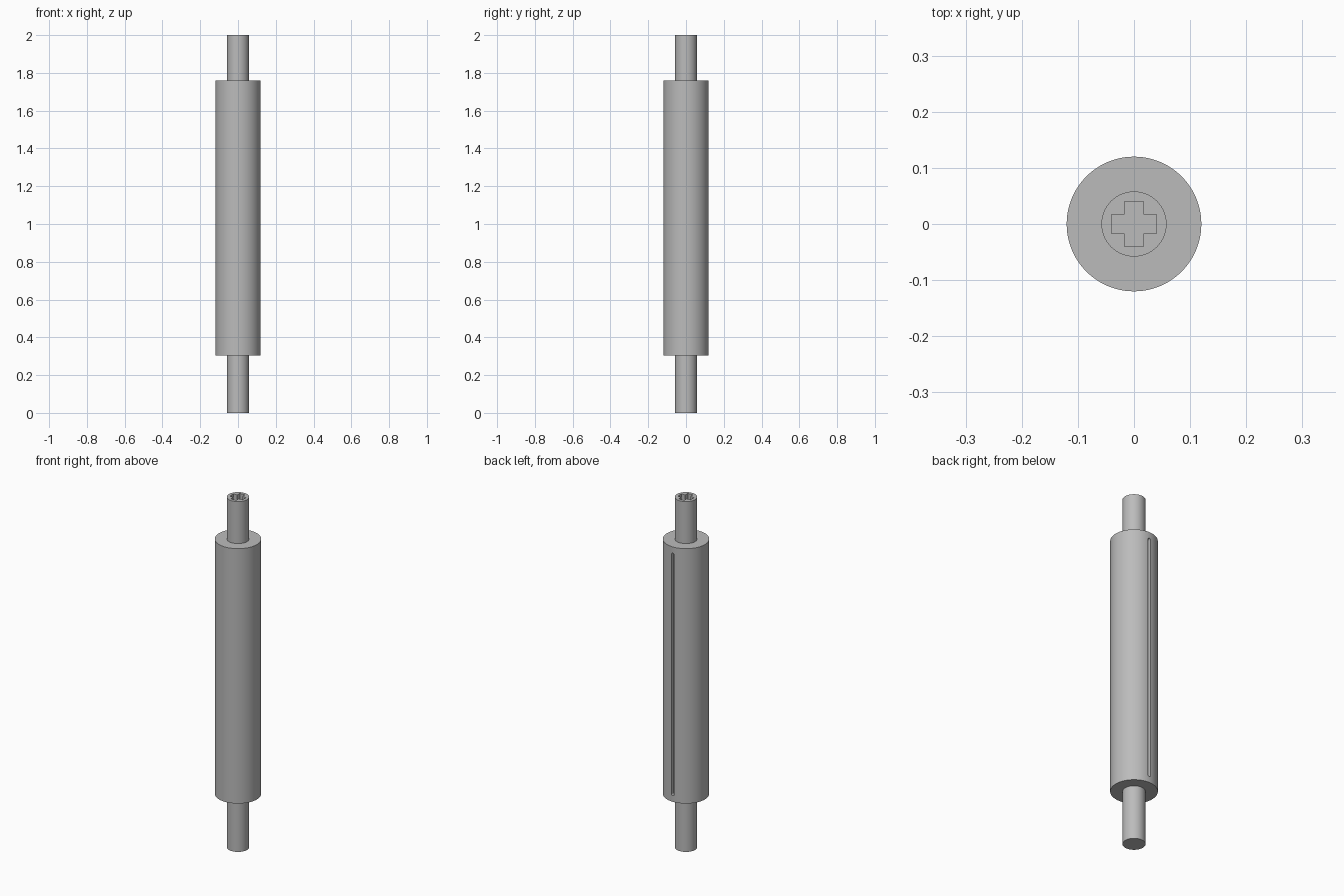
import bpy
import math
from mathutils import Matrix

cube = bpy.data.objects.get("Cube")
if cube:
    bpy.data.objects.remove(cube, do_unlink=True)

import bmesh

SIDES = 96
BARREL_R, PIN_R = 0.12, 0.058
BARREL_LOW, BARREL_HIGH, TOP = 0.305, 1.76, 2.0

grey = bpy.data.materials.new("grey metal")
grey.use_nodes = True
color = (0.5, 0.5, 0.5, 1)
grey.diffuse_color = color
grey.node_tree.nodes["Principled BSDF"].inputs["Base Color"].default_value = color


def add_object(name, bm):
    bmesh.ops.recalc_face_normals(bm, faces=bm.faces)
    mesh = bpy.data.meshes.new(name)
    bm.to_mesh(mesh)
    bm.free()
    mesh.materials.append(grey)
    obj = bpy.data.objects.new(name, mesh)
    bpy.context.collection.objects.link(obj)
    return obj


def lathe(name, profile):
    """Turn (radius, z) points into a closed round solid."""
    bm = bmesh.new()
    rings = []
    for r, z in profile:
        ring = bmesh.ops.create_circle(bm, segments=SIDES, radius=r,
                                       matrix=Matrix.Translation((0, 0, z)))
        rings.append(ring["verts"])
    for a, b in zip(rings, rings[1:]):
        for i in range(SIDES):
            j = (i + 1) % SIDES
            bm.faces.new((a[i], a[j], b[j], b[i]))
    bm.faces.new(rings[0])
    bm.faces.new(rings[-1])
    return add_object(name, bm)


def prism(name, outline, vector):
    """Extrude a flat outline along a vector."""
    bm = bmesh.new()
    face = bm.faces.new([bm.verts.new(p) for p in outline])
    ext = bmesh.ops.extrude_face_region(bm, geom=[face], use_keep_orig=True)
    moved = [v for v in ext["geom"] if isinstance(v, bmesh.types.BMVert)]
    bmesh.ops.translate(bm, verts=moved, vec=vector)
    obj = add_object(name, bm)
    obj.hide_render = True
    return obj


# Barrel with a narrower pin at each end
shaft = lathe("barrel_with_pins", [
    (PIN_R, 0), (PIN_R, BARREL_LOW), (BARREL_R, BARREL_LOW),
    (BARREL_R, BARREL_HIGH), (PIN_R, BARREL_HIGH), (PIN_R, TOP)])

# Cross-shaped socket in the top pin
arm, half = 0.04, 0.0165
corner = [(arm, -half), (arm, half), (half, half)]
cross = []
for turn in range(4):
    spin = Matrix.Rotation(turn * math.pi / 2, 2)
    for p in corner:
        x, y = spin[0][0] * p[0] + spin[0][1] * p[1], spin[1][0] * p[0] + spin[1][1] * p[1]
        cross.append((x, y, TOP - 0.1))
socket = prism("cross_socket_cutter", cross, (0, 0, 0.2))

# Long round-ended groove down the back of the barrel
w, low, high = 0.008, BARREL_LOW + 0.035, BARREL_HIGH - 0.035
slot = []
for centre, start in ((high - w, 0), (low + w, math.pi)):
    for i in range(9):
        a = start + math.pi * i / 8
        slot.append((w * math.cos(a), BARREL_R - 0.02, centre + w * math.sin(a)))
groove = prism("back_groove_cutter", slot, (0, 0.1, 0))

bpy.ops.object.select_all(action="DESELECT")
shaft.select_set(True)
bpy.context.view_layer.objects.active = shaft
for cutter in (socket, groove):
    mod = shaft.modifiers.new(cutter.name, "BOOLEAN")
    mod.operation = "DIFFERENCE"
    mod.solver = "EXACT"
    mod.object = cutter
    bpy.ops.object.modifier_apply(modifier=mod.name)
    bpy.data.objects.remove(cutter, do_unlink=True)

bpy.ops.object.shade_smooth_by_angle(angle=math.radians(30))
